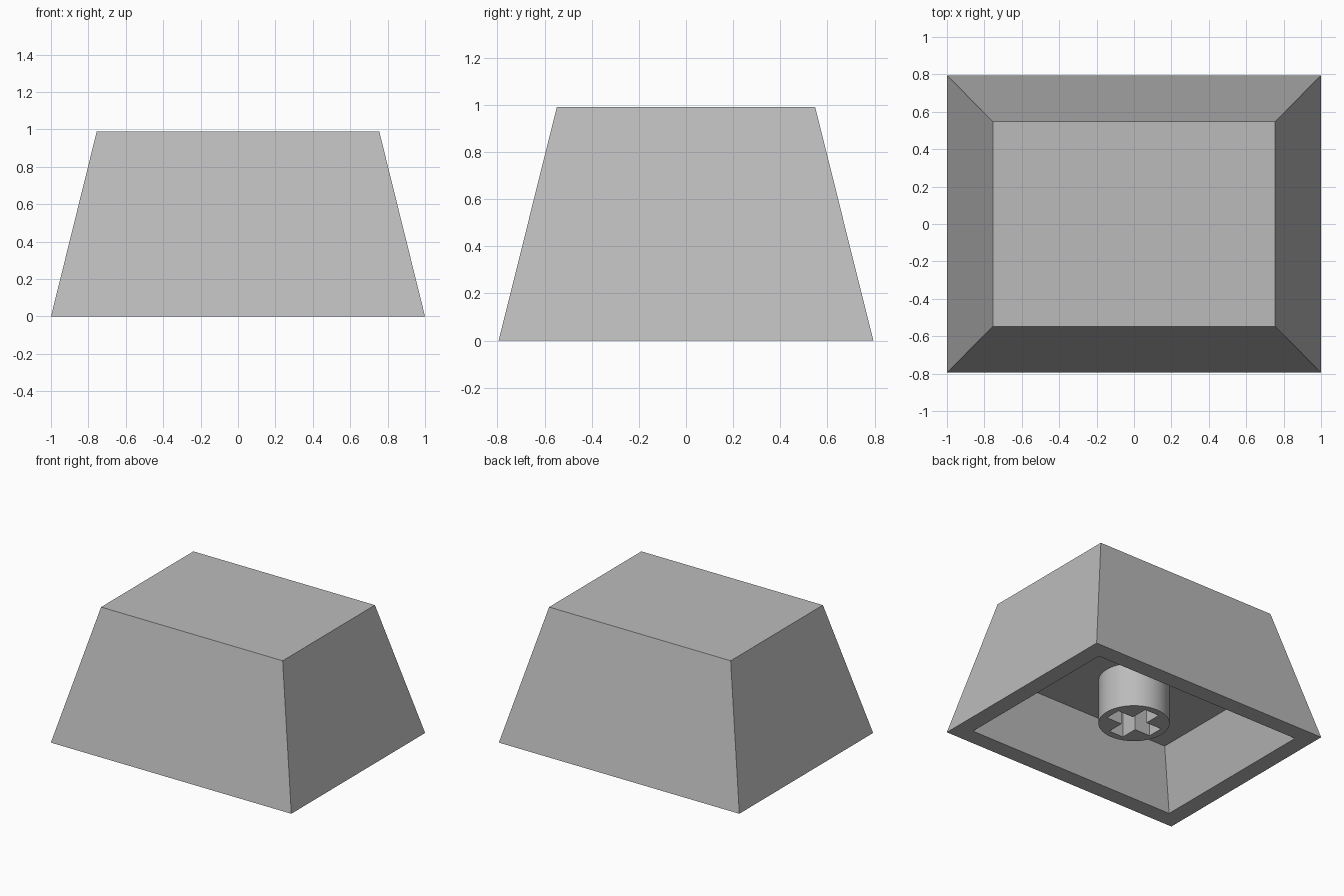
import bpy
import bmesh
import math

cube = bpy.data.objects.get("Cube")
if cube:
    bpy.data.objects.remove(cube, do_unlink=True)

HEIGHT = 0.99
CEILING = 0.425
STEM_BOTTOM = 0.09

grey = bpy.data.materials.new("plain grey")
grey.use_nodes = True
colour = (0.5, 0.5, 0.5, 1)
grey.diffuse_color = colour
grey.node_tree.nodes["Principled BSDF"].inputs["Base Color"].default_value = colour


def finish(bm, name):
    bmesh.ops.recalc_face_normals(bm, faces=bm.faces)
    mesh = bpy.data.meshes.new(name)
    bm.to_mesh(mesh)
    bm.free()
    mesh.materials.append(grey)
    obj = bpy.data.objects.new(name, mesh)
    bpy.context.collection.objects.link(obj)
    return obj


def prism(bm, outline, z0, z1):
    """Extrude a closed xy outline from z0 to z1."""
    face = bm.faces.new([bm.verts.new((x, y, z0)) for x, y in outline])
    top = bmesh.ops.extrude_face_region(bm, geom=[face])["geom"]
    for v in top:
        if isinstance(v, bmesh.types.BMVert):
            v.co.z = z1


# Tapered cap body with a hollow underside
bm = bmesh.new()
bmesh.ops.create_cube(bm, size=1)
for v in bm.verts:
    half_x, half_y = (0.755, 0.548) if v.co.z > 0 else (1.0, 0.795)
    v.co = (math.copysign(half_x, v.co.x), math.copysign(half_y, v.co.y),
            HEIGHT if v.co.z > 0 else 0)
bm.normal_update()
underside = min(bm.faces, key=lambda f: f.normal.z)
bmesh.ops.inset_region(bm, faces=[underside], thickness=0.127, use_even_offset=True)
pocket = bmesh.ops.extrude_discrete_faces(bm, faces=[underside])["faces"][0]
for v in pocket.verts:
    v.co.x -= math.copysign(0.14, v.co.x)
    v.co.y -= math.copysign(0.12, v.co.y)
    v.co.z = CEILING
finish(bm, "cap_body")

# Round mounting stem
bm = bmesh.new()
ring = [(0.2425 * math.cos(i * math.tau / 48), 0.2425 * math.sin(i * math.tau / 48))
        for i in range(48)]
prism(bm, ring, STEM_BOTTOM, CEILING + 0.01)
stem = finish(bm, "mounting_stem")

# Cross-shaped socket cut into the stem
bm = bmesh.new()
arm, half = 0.19, 0.06
corner = [(arm, -half), (arm, half), (half, half)]
cross = []
for turn in range(4):
    cross += corner
    corner = [(-y, x) for x, y in corner]
prism(bm, cross, STEM_BOTTOM - 0.05, CEILING)
cutter = finish(bm, "socket_cutter")
cutter.hide_render = True
cutter.display_type = 'WIRE'

cut = stem.modifiers.new("socket", 'BOOLEAN')
cut.object = cutter
cut.operation = 'DIFFERENCE'
cut.solver = 'EXACT'

# Apply the cut, then smooth only the round wall
bpy.ops.object.select_all(action='DESELECT')
stem.select_set(True)
bpy.context.view_layer.objects.active = stem
bpy.ops.object.modifier_apply(modifier=cut.name)
bpy.data.objects.remove(cutter, do_unlink=True)
bpy.ops.object.shade_smooth_by_angle(angle=math.radians(30))
